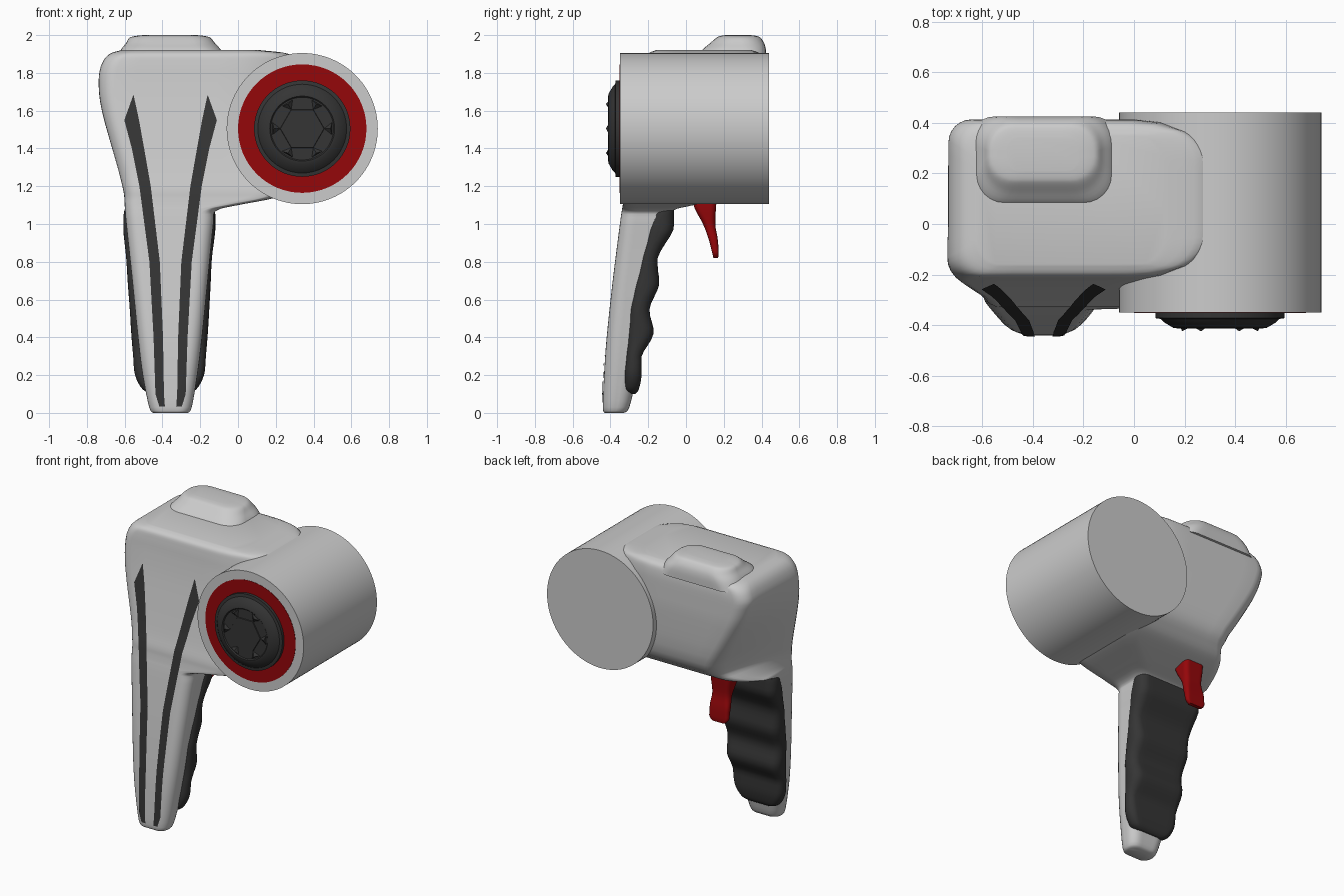
import bpy, bmesh, math
from mathutils import Vector
from mathutils.bvhtree import BVHTree

if "Cube" in bpy.data.objects:
    bpy.data.objects.remove(bpy.data.objects["Cube"])


def material(name, rgb):
    m = bpy.data.materials.new(name)
    m.diffuse_color = (*rgb, 1)
    m.use_nodes = True
    m.node_tree.nodes["Principled BSDF"].inputs["Base Color"].default_value = m.diffuse_color
    return m


DARK = material("dark_rubber", (0.035, 0.035, 0.035))
RED = material("red_plastic", (0.3, 0.002, 0.003))


def finish(name, bm, mat=None, angle=40):
    bmesh.ops.remove_doubles(bm, verts=bm.verts, dist=1e-5)
    bmesh.ops.recalc_face_normals(bm, faces=bm.faces)
    me = bpy.data.meshes.new(name)
    bm.to_mesh(me)
    bm.free()
    ob = bpy.data.objects.new(name, me)
    bpy.context.collection.objects.link(ob)
    if mat:
        me.materials.append(mat)
    bpy.ops.object.select_all(action='DESELECT')
    ob.select_set(True)
    bpy.context.view_layer.objects.active = ob
    bpy.ops.object.shade_smooth_by_angle(angle=math.radians(angle))
    return ob


def rounded_rect(z, x0, x1, y0, y1, r, arc=6, edge=8):
    """Ring of points around a rounded rectangle at height z."""
    r = min(r, 0.49 * (x1 - x0), 0.49 * (y1 - y0))
    corners = [(x1 - r, y1 - r), (x0 + r, y1 - r), (x0 + r, y0 + r), (x1 - r, y0 + r)]
    arcs = []
    for k, (cx, cy) in enumerate(corners):
        arcs.append([Vector((cx + r * math.cos((k + i / arc) * math.pi / 2),
                             cy + r * math.sin((k + i / arc) * math.pi / 2), z))
                     for i in range(arc + 1)])
    pts = []
    for k in range(4):
        a, b = arcs[k][-1], arcs[(k + 1) % 4][0]
        pts += arcs[k] + [a.lerp(b, i / edge) for i in range(1, edge)]
    return pts


def loft(name, sections, mat=None, steps=4, angle=50, shape=None):
    """Skin (z, x0, x1, y0, y1, radius) sections with clamped spline steps."""
    rows = []
    n = len(sections)
    for i in range(n - 1):
        p0, p1, p2, p3 = (sections[max(0, min(n - 1, i + k))] for k in (-1, 0, 1, 2))
        for s in range(steps):
            t = s / steps
            row = []
            for a, b, c, d in zip(p0, p1, p2, p3):
                v = 0.5 * (2 * b + (c - a) * t + (2 * a - 5 * b + 4 * c - d) * t ** 2
                           + (3 * b - a - 3 * c + d) * t ** 3)
                row.append(max(min(b, c), min(max(b, c), v)))
            rows.append(row)
    rows.append(sections[-1])
    bm = bmesh.new()
    rings = []
    for r in rows:
        pts = rounded_rect(*r)
        rings.append([bm.verts.new(shape(p, r) if shape else p) for p in pts])
    for a, b in zip(rings, rings[1:]):
        for i in range(len(a)):
            j = (i + 1) % len(a)
            bm.faces.new((a[i], a[j], b[j], b[i]))
    bm.faces.new(rings[0])
    bm.faces.new(rings[-1])
    return finish(name, bm, mat, angle)


def lathe(name, profile, mat=None, seg=64, closed=False, angle=30):
    """Spin a (radius, y) profile round the drum axis."""
    bm = bmesh.new()
    rings = []
    for r, y in profile:
        rings.append([bm.verts.new((0.34 + r * math.cos(2 * math.pi * i / seg), y,
                                    1.505 + r * math.sin(2 * math.pi * i / seg)))
                      for i in range(seg)])
    pairs = list(zip(rings, rings[1:])) + ([(rings[-1], rings[0])] if closed else [])
    for a, b in pairs:
        for i in range(seg):
            j = (i + 1) % seg
            bm.faces.new((a[i], a[j], b[j], b[i]))
    if not closed:
        bm.faces.new(rings[0])
        bm.faces.new(rings[-1])
    return finish(name, bm, mat, angle)


def body_shape(p, row):
    """Taper the left side toward the back and round off the end at the drum."""
    z, x0, x1, y0, y1, _ = row
    if 1.10 < z < 1.80:
        amount = .16 * min(1, (z - 1.10) / .12, (1.80 - z) / .5)
        back = max(0, (p.y - y0 - .08) / (y1 - y0 - .08))
        p.x += amount * back * (x1 - p.x) / (x1 - x0)
    if p.x > 0 and z > 1.4:
        p.y = .1 + (p.y - .1) * (1 - .3 * (p.x / .3) ** 2)
    return p


# Body and handle in one skin
body = loft("body_and_handle", [
    (0.00, -.45, -.265, -.43, -.33, .05),
    (0.03, -.47, -.245, -.44, -.30, .06),
    (0.20, -.505, -.215, -.434, -.26, .07),
    (0.40, -.53, -.19, -.42, -.22, .07),
    (0.70, -.56, -.16, -.388, -.18, .07),
    (1.00, -.592, -.13, -.35, -.10, .07),
    (1.07, -.598, -.115, -.34, -.07, .07),
    (1.10, -.60, .0, -.335, .04, .07),
    (1.14, -.602, .20, -.33, .19, .075),
    (1.19, -.61, .27, -.325, .29, .08),
    (1.30, -.64, .29, -.30, .38, .09),
    (1.60, -.722, .30, -.245, .41, .09),
    (1.76, -.738, .30, -.222, .413, .09),
    (1.85, -.72, .30, -.212, .41, .09),
    (1.90, -.68, .27, -.20, .395, .10),
    (1.92, -.62, .12, -.16, .35, .10)], shape=body_shape)

# Raised pad on top
loft("top_pad", [
    (1.86, -.65, -.06, .06, .425, .10), (1.915, -.625, -.085, .08, .424, .11),
    (1.955, -.595, -.12, .125, .415, .11), (1.985, -.575, -.145, .16, .395, .10),
    (1.995, -.545, -.175, .18, .375, .08), (2.00, -.50, -.22, .21, .34, .05)], angle=80)

# Finger grip with waves on the back
loft("grip", [
    (0.10, -.45, -.27, -.30, -.27, .03), (0.125, -.505, -.22, -.325, -.25, .05),
    (0.20, -.545, -.18, -.325, -.235, .05), (0.30, -.555, -.17, -.315, -.235, .05),
    (0.42, -.565, -.16, -.31, -.172, .06), (0.55, -.573, -.152, -.30, -.193, .06),
    (0.68, -.583, -.145, -.28, -.142, .06), (0.82, -.592, -.138, -.245, -.15, .06),
    (0.97, -.607, -.12, -.21, -.066, .06), (1.07, -.602, -.122, -.18, -.064, .06),
    (1.12, -.57, -.14, -.16, -.07, .04)], DARK)

# Trigger
loft("trigger", [
    (0.82, -.41, -.31, .145, .17, .02), (0.85, -.432, -.288, .138, .173, .02),
    (0.92, -.432, -.288, .12, .168, .02), (1.00, -.427, -.293, .09, .155, .03),
    (1.10, -.435, -.285, .04, .16, .03), (1.22, -.435, -.285, .03, .17, .03)], RED)

# Drum, red ring and end knob
lathe("drum", [(.4, -.35), (.4, .44)], seg=96)
lathe("red_ring", [(.25, -.345), (.34, -.345), (.34, -.352), (.25, -.352)], RED, closed=True)
lathe("end_knob", [(.255, -.34), (.255, -.372), (.235, -.375), (.222, -.388), (.185, -.41),
                   (.172, -.412), (.166, -.406), (.10, -.406)], DARK)

# Star boss on the knob, a hexagon with six raised teeth
lathe("knob_hexagon", [(.12, -.40), (.115, -.411)], DARK, seg=6)
bm = bmesh.new()
for k in range(6):
    def at(deg, r, y):
        a = math.radians(k * 60 + deg)
        return bm.verts.new((.34 + r * math.cos(a), y, 1.505 + r * math.sin(a)))
    base = [at(-15, .165, -.40), at(15, .165, -.40), at(0, .105, -.40)]
    tip = at(0, .15, -.424)
    bm.faces.new(base)
    for i in range(3):
        bm.faces.new((base[i], base[(i + 1) % 3], tip))
finish("knob_teeth", bm, DARK, 20)

# Two mirrored inlay stripes laid on the front of the body
tree = BVHTree.FromObject(body, bpy.context.evaluated_depsgraph_get())
outline = [(.035, .03, .06), (.10, .035, .08), (.40, .04, .09), (.80, .057, .112),
           (1.20, .105, .165), (1.40, .14, .205), (1.55, .167, .245), (1.68, .195, .198)]
for side, label in ((-1, "left"), (1, "right")):
    bm = bmesh.new()
    rows = []
    for (z0, a0, b0), (z1, a1, b1) in zip(outline, outline[1:]):
        for s in range(7):
            t = s / 6
            z, a, b = z0 + (z1 - z0) * t, a0 + (a1 - a0) * t, b0 + (b1 - b0) * t
            row = []
            for c in range(5):
                x = -.357 + side * (a + (b - a) * c / 4)
                hit = tree.ray_cast(Vector((x, -1, z)), Vector((0, 1, 0)))[0]
                row.append(bm.verts.new((x, (hit.y if hit else -.3) - .005, z)))
            rows.append(row)
    for p, q in zip(rows, rows[1:]):
        for c in range(4):
            bm.faces.new((p[c], p[c + 1], q[c + 1], q[c]))
    finish(label + "_stripe", bm, DARK)
